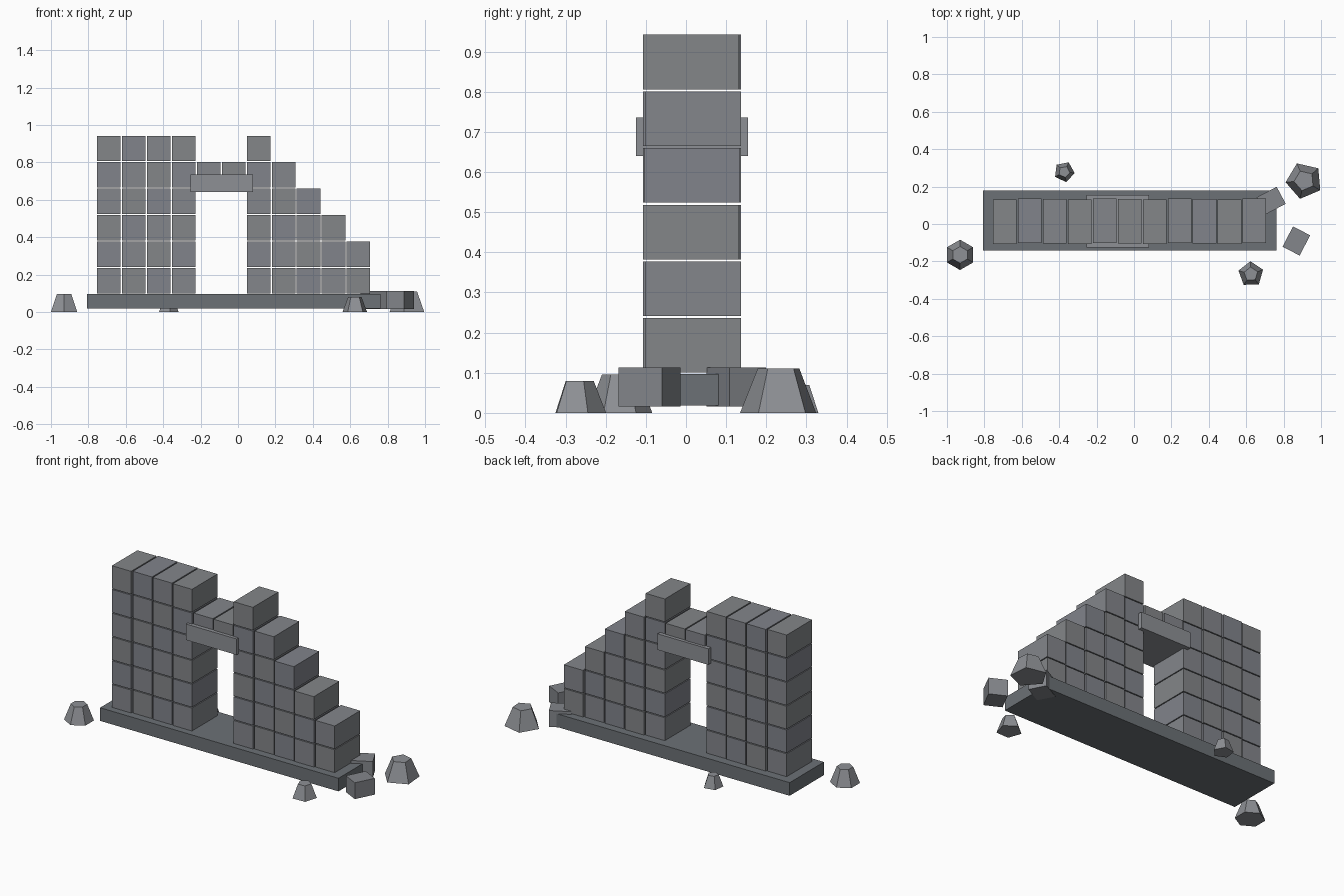
import bpy
from math import radians

if "Cube" in bpy.data.objects:
    bpy.data.objects.remove(bpy.data.objects["Cube"])


def stone(name, rgb):
    mat = bpy.data.materials.new(name)
    mat.diffuse_color = (*rgb, 1)
    mat.use_nodes = True
    mat.node_tree.nodes["Principled BSDF"].inputs["Base Color"].default_value = mat.diffuse_color
    return mat


block_mats = [stone("stone_mid", (0.23, 0.24, 0.26)), stone("stone_cool", (0.22, 0.23, 0.26)),
              stone("stone_warm", (0.23, 0.24, 0.25))]
slab_mat = stone("stone_dark", (0.15, 0.165, 0.18))
pale_mat = stone("stone_pale", (0.27, 0.28, 0.30))


def box(name, loc, size, mat, turn=0):
    bpy.ops.mesh.primitive_cube_add(size=1, location=loc, rotation=(0, 0, radians(turn)))
    ob = bpy.context.object
    ob.name = name
    ob.scale = size
    bpy.ops.object.transform_apply(location=False, rotation=False, scale=True)
    ob.data.materials.append(mat)


def rock(name, x, y, sides, radius, height, phase):
    # Blender cones start with a vertex on +y
    bpy.ops.mesh.primitive_cone_add(vertices=sides, radius1=radius, radius2=radius * 0.55,
                                    depth=height, location=(x, y, height / 2),
                                    rotation=(0, 0, radians(phase - 90)))
    bpy.context.object.name = name
    bpy.context.object.data.materials.append(pale_mat)


# base slab
box("plinth", (-0.023, 0.018, 0.058), (1.568, 0.322, 0.078), slab_mat)

# ruined wall: rows present in each column, leaving a doorway and a stepped break
columns = [range(6)] * 4 + [[4]] * 2 + [range(6), range(5), range(4), range(3), range(2)]
for c, rows in enumerate(columns):
    for r in rows:
        shift = 0.003 * ((c * 5 + r * 3) % 3 - 1)
        box(f"wall_block_{c}_{r}", (-0.691 + 0.1335 * c, 0.015 + shift, 0.168 + 0.1412 * r),
            (0.126, 0.239, 0.136), block_mats[(c * 2 + r) % 3])

# lintel over the doorway
box("lintel", (-0.088, 0.015, 0.688), (0.334, 0.28, 0.095), pale_mat)

# fallen blocks
box("fallen_block_front", (0.868, -0.091, 0.065), (0.103, 0.122, 0.097), block_mats[0], -27)
box("fallen_block_back", (0.733, 0.125, 0.065), (0.122, 0.103, 0.097), block_mats[0], 28)

# loose tapered rocks
rock("rock_left", -0.93, -0.165, 6, 0.081, 0.095, 90)
rock("rock_right", 0.91, 0.232, 5, 0.10, 0.11, 41)
rock("rock_back", -0.373, 0.279, 5, 0.056, 0.07, -7)
rock("rock_front", 0.625, -0.268, 5, 0.069, 0.08, 92)
